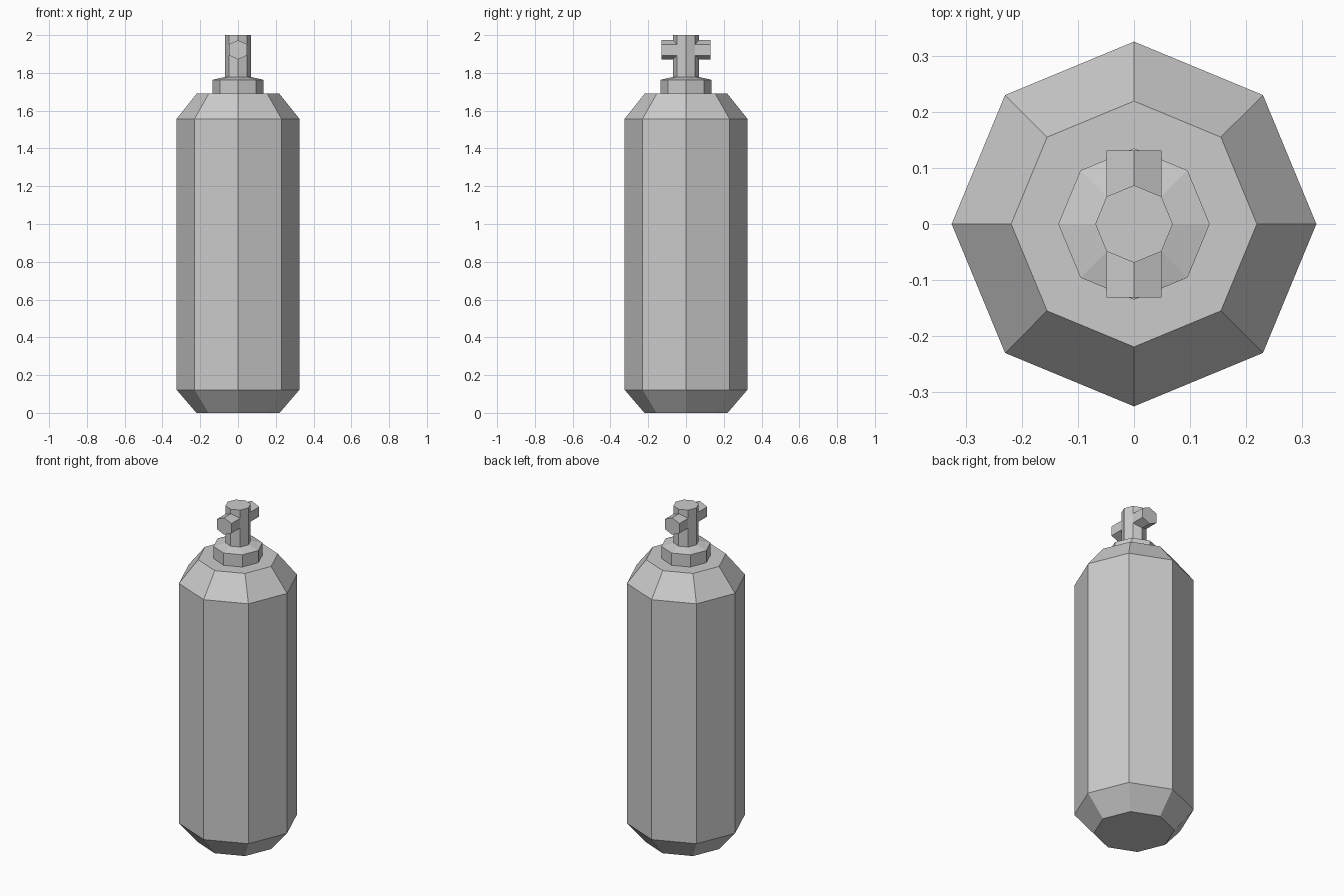
import bpy
import math

if "Cube" in bpy.data.objects:
    bpy.data.objects.remove(bpy.data.objects["Cube"])


def make_object(name, verts, faces):
    mesh = bpy.data.meshes.new(name)
    mesh.from_pydata(verts, [], faces)
    mesh.update()
    obj = bpy.data.objects.new(name, mesh)
    bpy.context.collection.objects.link(obj)
    return obj


def lathe(name, profile, sides=8):
    """Turn (radius, z) points into a capped solid of revolution."""
    verts = [(r * math.cos(math.tau * i / sides), r * math.sin(math.tau * i / sides), z)
             for r, z in profile for i in range(sides)]
    faces = [tuple(reversed(range(sides)))]
    for k in range(len(profile) - 1):
        a, b = k * sides, (k + 1) * sides
        for i in range(sides):
            j = (i + 1) % sides
            faces.append((a + i, a + j, b + j, b + i))
    last = (len(profile) - 1) * sides
    faces.append(tuple(range(last, last + sides)))
    return make_object(name, verts, faces)


# Tank, collar and valve stem as one continuous eight-sided shell
STEM = 0.069
lathe("gas_cylinder", [
    (0.22, 0.0), (0.325, 0.122), (0.325, 1.557), (0.219, 1.69),
    (0.135, 1.69), (0.135, 1.763), (STEM, 1.779), (STEM, 2.0),
])

# Hexagonal handle stub, fitted against the two front faces of the stem
c = STEM * math.cos(math.pi / 4)
section = [(0, 0.051), (c, 0.029), (c, -0.029), (0, -0.051), (-c, -0.029), (-c, 0.029)]
inner = [(x, -(STEM if x == 0 else c), 1.922 + z) for x, z in section]
outer = [(x, -0.131, 1.922 + z) for x, z in section]
faces = [(i, (i + 1) % 6, 6 + (i + 1) % 6, 6 + i) for i in range(6)]
faces.append(tuple(range(11, 5, -1)))
faces = [tuple(reversed(f)) for f in faces]
handle = make_object("valve_handle", inner + outer, faces)

# Matching stub on the back
mirror = handle.modifiers.new("mirror_back", 'MIRROR')
mirror.use_axis = (False, True, False)
mirror.use_mirror_merge = False
